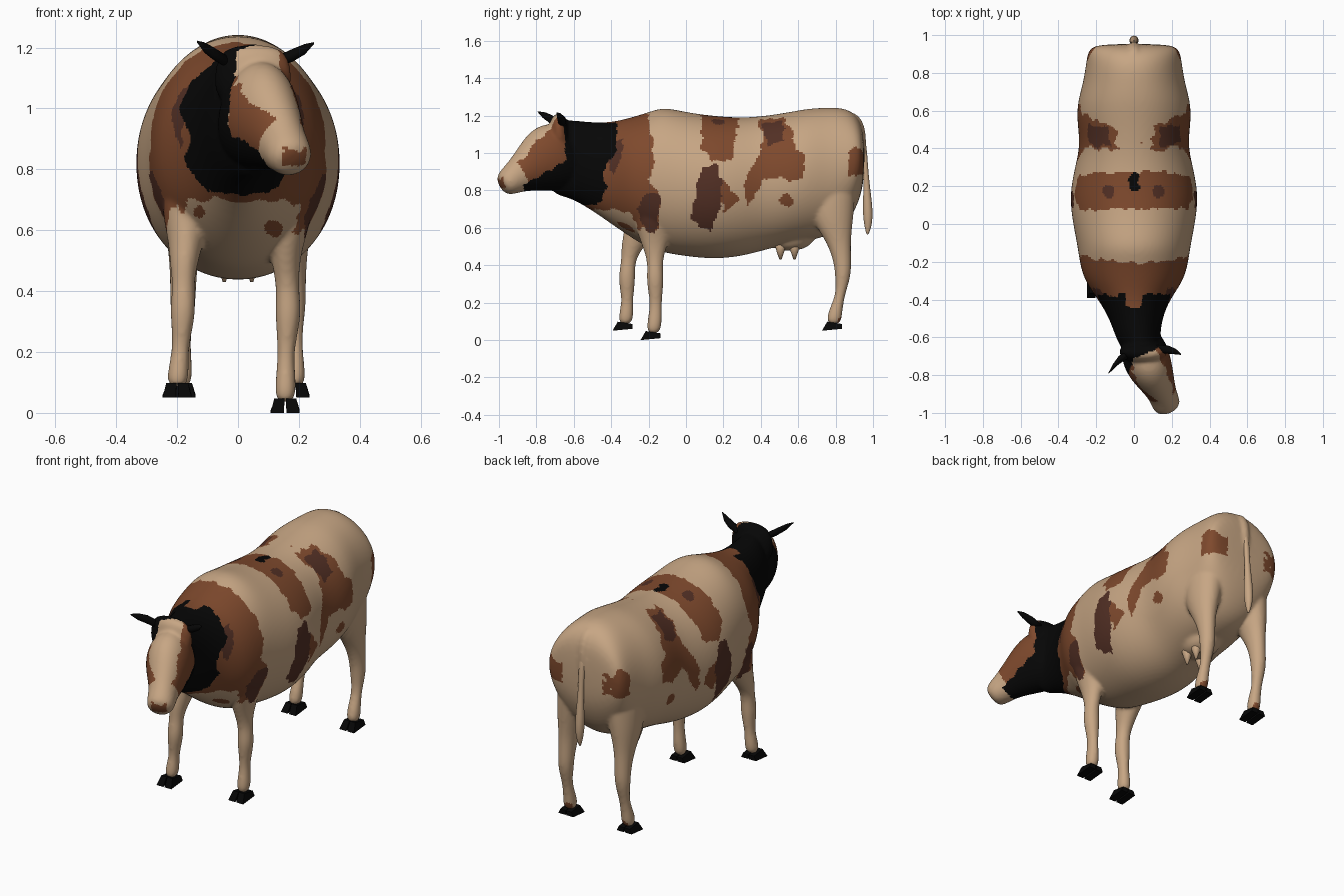
import bpy, bmesh, math
from mathutils import Vector, noise

if "Cube" in bpy.data.objects:
    bpy.data.objects.remove(bpy.data.objects["Cube"], do_unlink=True)


def material(name, red, green, blue):
    mat = bpy.data.materials.new(name)
    mat.use_nodes = True
    colour = (red, green, blue, 1)
    mat.diffuse_color = colour
    shader = mat.node_tree.nodes["Principled BSDF"]
    shader.inputs["Base Color"].default_value = colour
    shader.inputs["Roughness"].default_value = 0.8
    return mat


CREAM, BROWN, DARK, BLACK = range(4)
materials = [
    material("cream hide", .57, .38, .23),
    material("brown hide", .21, .067, .026),
    material("dark brown hide", .085, .029, .018),
    material("black hide", .002, .002, .002),
]


def loft(bm, axis, stations, sides=20, power=2.0):
    """Closed tube of ovals square to axis; station = x, y, z, side radius, up radius."""
    axis = Vector(axis).normalized()
    vertical = abs(axis.z) > .9
    side = Vector((1, 0, 0)) if vertical else axis.cross(Vector((0, 0, 1))).normalized()
    up = side.cross(axis)
    rings = []
    for x, y, z, wide, tall in stations:
        ring = []
        for i in range(sides):
            angle = math.tau * i / sides
            c, s = math.cos(angle), math.sin(angle)
            c = math.copysign(abs(c) ** (2 / power), c)
            s = math.copysign(abs(s) ** (2 / power), s)
            ring.append(bm.verts.new(Vector((x, y, z)) + side * wide * c + up * tall * s))
        rings.append(ring)
    for lower, upper in zip(rings, rings[1:]):
        for i in range(sides):
            j = (i + 1) % sides
            bm.faces.new((lower[i], lower[j], upper[j], upper[i]))
    bm.faces.new(rings[0])
    bm.faces.new(rings[-1])


def finish(bm, name, mats, smooth=True):
    bmesh.ops.recalc_face_normals(bm, faces=bm.faces[:])
    mesh = bpy.data.meshes.new(name)
    bm.to_mesh(mesh)
    bm.free()
    obj = bpy.data.objects.new(name, mesh)
    bpy.context.collection.objects.link(obj)
    for mat in mats:
        mesh.materials.append(mat)
    for face in mesh.polygons:
        face.use_smooth = smooth
    return obj


def mirrored(stations):
    return [(-s[0], *s[1:]) for s in stations]


# Trunk and neck: y, top, bottom, half width, sideways shift
trunk = [
    (-.73, 1.1, .79, .08, .06), (-.67, 1.18, .77, .1, .04), (-.6, 1.175, .75, .118, .02),
    (-.5, 1.165, .69, .14, .01),
    (-.4, 1.165, .62, .19, 0), (-.3, 1.19, .55, .265, 0), (-.2, 1.22, .49, .29, 0),
    (-.12, 1.25, .465, .3, 0), (0, 1.22, .445, .325, 0), (.15, 1.2, .43, .345, 0),
    (.3, 1.19, .445, .315, 0), (.42, 1.2, .48, .285, 0), (.55, 1.22, .51, .305, 0),
    (.65, 1.24, .53, .3, 0), (.75, 1.245, .55, .27, 0), (.85, 1.245, .6, .255, 0),
    (.92, 1.2, .72, .245, 0), (.955, 1.11, .85, .2, 0),
]
skin = bmesh.new()
loft(skin, (0, 1, 0), [(shift, y, (top + low) / 2, half, (top - low) / 2)
                       for y, top, low, half, shift in trunk], 28, 2.05)

# Head, turned to one side and lowered
HEAD_AXIS = Vector((.13, -.33, -.19)).normalized()
loft(skin, HEAD_AXIS, [
    (.02, -.58, 1.01, .08, .15), (.05, -.665, .99, .13, .2), (.08, -.755, .955, .125, .182),
    (.12, -.835, .915, .097, .132), (.15, -.9, .878, .076, .093), (.17, -.95, .847, .078, .075),
    (.185, -.99, .822, .06, .055)])
# Poll
loft(skin, (0, 0, 1), [(.045, -.67, 1.0, .12, .07), (.05, -.68, 1.12, .135, .06),
                       (.05, -.68, 1.215, .1, .035)])

# Legs: horizontal ovals from shoulder or thigh down to the pastern
front_left = [
    (.16, -.16, .82, .09, .13), (.17, -.17, .68, .085, .12), (.16, -.17, .57, .06, .09),
    (.157, -.168, .49, .046, .062), (.163, -.165, .41, .036, .038), (.166, -.165, .32, .046, .05),
    (.157, -.161, .2, .024, .029), (.157, -.166, .11, .035, .04), (.155, -.175, .03, .035, .038)]
front_right = [
    (-.16, -.18, .82, .09, .13), (-.17, -.2, .68, .085, .12), (-.17, -.25, .57, .06, .085),
    (-.178, -.29, .49, .046, .058), (-.18, -.31, .42, .035, .036), (-.18, -.317, .33, .045, .049),
    (-.188, -.313, .22, .025, .029), (-.195, -.318, .15, .035, .039), (-.2, -.325, .08, .036, .038)]
hind = [
    (.14, .77, .92, .1, .14), (.155, .775, .75, .095, .13), (.17, .785, .63, .075, .108),
    (.178, .815, .53, .05, .066), (.18, .837, .42, .043, .047), (.182, .84, .34, .042, .043),
    (.183, .826, .24, .026, .023), (.185, .796, .15, .036, .04), (.187, .79, .08, .036, .04)]
for leg in (front_left, front_right, hind, mirrored(hind)):
    loft(skin, (0, 0, 1), leg)

# Udder
loft(skin, (0, 0, 1), [(0, .58, .64, .12, .15), (0, .57, .54, .11, .13), (0, .55, .475, .07, .08)])
# Tail root ridge
loft(skin, (0, 0, 1), [(0, .87, 1.22, .035, .04), (0, .915, 1.15, .04, .045), (0, .935, 1.05, .03, .03),
                       (0, .94, .95, .02, .02)])
body = finish(skin, "body", materials)

# Fuse the parts into one soft skin
for kind in ("SUBSURF", "REMESH", "SMOOTH"):
    mod = body.modifiers.new(kind.title(), kind)
    if kind == "SUBSURF":
        mod.levels = 2
    elif kind == "REMESH":
        mod.mode, mod.voxel_size, mod.use_smooth_shade = "VOXEL", .01, True
    else:
        mod.factor, mod.iterations = .5, 5
bpy.context.view_layer.objects.active = body
for mod in list(body.modifiers):
    bpy.ops.object.modifier_apply(modifier=mod.name)

# Coat patches as outlines in side profile (y, z), painted in order on both flanks
patches = [
    (BROWN, [(-.22, 1.3), (-.19, 1.16), (-.17, .96), (-.2, .86), (-.13, .76), (-.16, .58), (-.25, .6),
             (-.32, .68), (-.48, .71), (-.6, .6), (-.6, 1.3)]),
    (DARK, [(-.13, .78), (-.17, .57), (-.24, .61), (-.26, .72), (-.21, .79)]),
    (DARK, [(-.34, 1.07), (-.34, .98), (-.4, .87), (-.44, 1.08)]),
    (BLACK, [(-.38, 1.3), (-.37, 1.0), (-.44, .93), (-.42, .82), (-.46, .73), (-.8, .68), (-.8, 1.3)]),
    (BROWN, [(.08, 1.3), (.08, 1.02), (.15, .95), (.25, .97), (.27, 1.1), (.28, 1.3)]),
    (BROWN, [(.16, .86), (.25, .82), (.29, .75), (.2, .68)]),
    (DARK, [(.09, .93), (.17, .93), (.2, .78), (.17, .67), (.13, .57), (.03, .66), (.05, .8)]),
    (BROWN, [(.39, 1.18), (.52, 1.19), (.56, 1.12), (.58, 1.02), (.63, .99), (.63, .87), (.55, .85),
             (.43, .88), (.33, .71), (.31, .83), (.36, .94), (.41, 1.03)]),
    (DARK, [(.41, 1.17), (.51, 1.17), (.53, 1.07), (.45, 1.04), (.41, 1.09)]),
    (BROWN, [(.86, 1.0), (.87, .9), (.9, .87), (.95, .89), (.955, 1.0), (.91, 1.04)]),
]
# Round spots: colour, x, y, z, radius
flank_spots = [(DARK, .13, .17, 1.16, .035), (BROWN, .3, .54, .74, .04), (BROWN, .31, .34, .77, .025),
               (BROWN, .187, .82, .11, .024)]
spots = flank_spots + [(paint, -x, *rest) for paint, x, *rest in flank_spots]
spots += [(BLACK, 0, .24, 1.2, .03), (BLACK, 0, .2, 1.2, .03), (BROWN, 0, -.4, 1.16, .05)]
# Chest spots seen from ahead: x, z, radius
chest_spots = [(-.13, .66, .022), (.12, .605, .028)]


def inside(y, z, outline):
    hit = False
    for (ya, za), (yb, zb) in zip(outline, outline[1:] + outline[:1]):
        if (za > z) != (zb > z) and y < ya + (z - za) * (yb - ya) / (zb - za):
            hit = not hit
    return hit


HEAD_SIDE = HEAD_AXIS.cross(Vector((0, 0, 1))).normalized()
HEAD_UP = HEAD_SIDE.cross(HEAD_AXIS)
FORWARD = Vector((.37, -.93, 0))


def coat(p):
    ragged = noise.noise(p * 22) * .022
    local = p - Vector((.08, -.76, .975))
    across, height, along = (local.dot(v) for v in (HEAD_SIDE, HEAD_UP, HEAD_AXIS))
    if p.z > .7 and p.dot(FORWARD) > .66 + ragged / 2 + max(0, across - .06) * 1.3:  # face
        if along > .235 and abs(across + .015) < .04 and -.03 < height < .025 + ragged:
            return BROWN
        if along > .22:
            return CREAM
        if height + ragged < -.055:
            return CREAM if along > .2 else BLACK
        blaze = .085 if p.z + ragged > 1.05 - .7 * p.x else .01
        if along > .17 or (-.075 < across + ragged < blaze and height > 0):
            return CREAM
        return BROWN
    colour = CREAM
    for paint, outline in patches:
        rump = outline[0][0] > .8
        if inside(p.y + ragged, p.z + ragged, outline) and (not rump or abs(p.x) > .13):
            colour = paint
    for paint, x, y, z, radius in spots:
        if (p - Vector((x, y, z))).length < radius + ragged / 2:
            colour = paint
    for x, z, radius in chest_spots:
        if p.y < -.2 and math.hypot(p.x - x, p.z - z) < radius + ragged / 2:
            colour = BROWN
    return colour


for face in body.data.polygons:
    face.material_index = coat(face.center)
    face.use_smooth = True

# Cloven hooves: two tapered toes under each leg
hooves = {"front_left_hoof": (.155, -.185, 0), "front_right_hoof": (-.2, -.335, .05),
          "hind_left_hoof": (.187, .785, .05), "hind_right_hoof": (-.187, .785, .05)}
for name, (x, y, z) in hooves.items():
    bm = bmesh.new()
    for way in (-1, 1):
        toe = bmesh.ops.create_cube(bm, size=1)["verts"]
        for v in toe:
            top, back = v.co.z > 0, v.co.y > 0
            wide = .034 if top else .043
            v.co = (x + way * (.019 if top else .026) + v.co.x * wide,
                    y + (.048 if back else (-.03 if top else -.058)),
                    z + ((.036 if back else .048) if top else (.01 if back else 0)))
    finish(bm, name, [materials[BLACK]], False)

# Horns
for name, path in {
    "left_horn": [(.12, -.66, 1.15, .02, .02), (.18, -.665, 1.175, .022, .022),
                  (.22, -.675, 1.195, .015, .018), (.25, -.69, 1.215, .003, .003)],
    "right_horn": [(-.03, -.69, 1.15, .02, .02), (-.08, -.72, 1.18, .022, .022),
                   (-.11, -.755, 1.2, .015, .018), (-.135, -.79, 1.22, .003, .003)],
}.items():
    bm = bmesh.new()
    loft(bm, (1, 0, 0), path, 10)
    finish(bm, name, [materials[BLACK]])

# Tail with a thicker switch
bm = bmesh.new()
loft(bm, (0, 0, 1), [
    (0, .925, 1.13, .02, .02), (0, .95, 1.04, .02, .017),
    (0, .958, .95, .016, .014), (0, .965, .85, .017, .015), (0, .97, .74, .025, .025),
    (0, .973, .66, .026, .028), (0, .973, .6, .016, .018), (0, .97, .56, .004, .004)], 12)
tail = finish(bm, "tail", [materials[CREAM]])
tail.modifiers.new("Soft", "SUBSURF").levels = 1

# Teats
bm = bmesh.new()
for x in (-.045, .045):
    for y in (.505, .58):
        loft(bm, (0, 0, 1), [(x, y, .53, .036, .036), (x, y, .475, .02, .022), (x, y, .43, .005, .006)], 10)
finish(bm, "teats", [materials[CREAM]])
